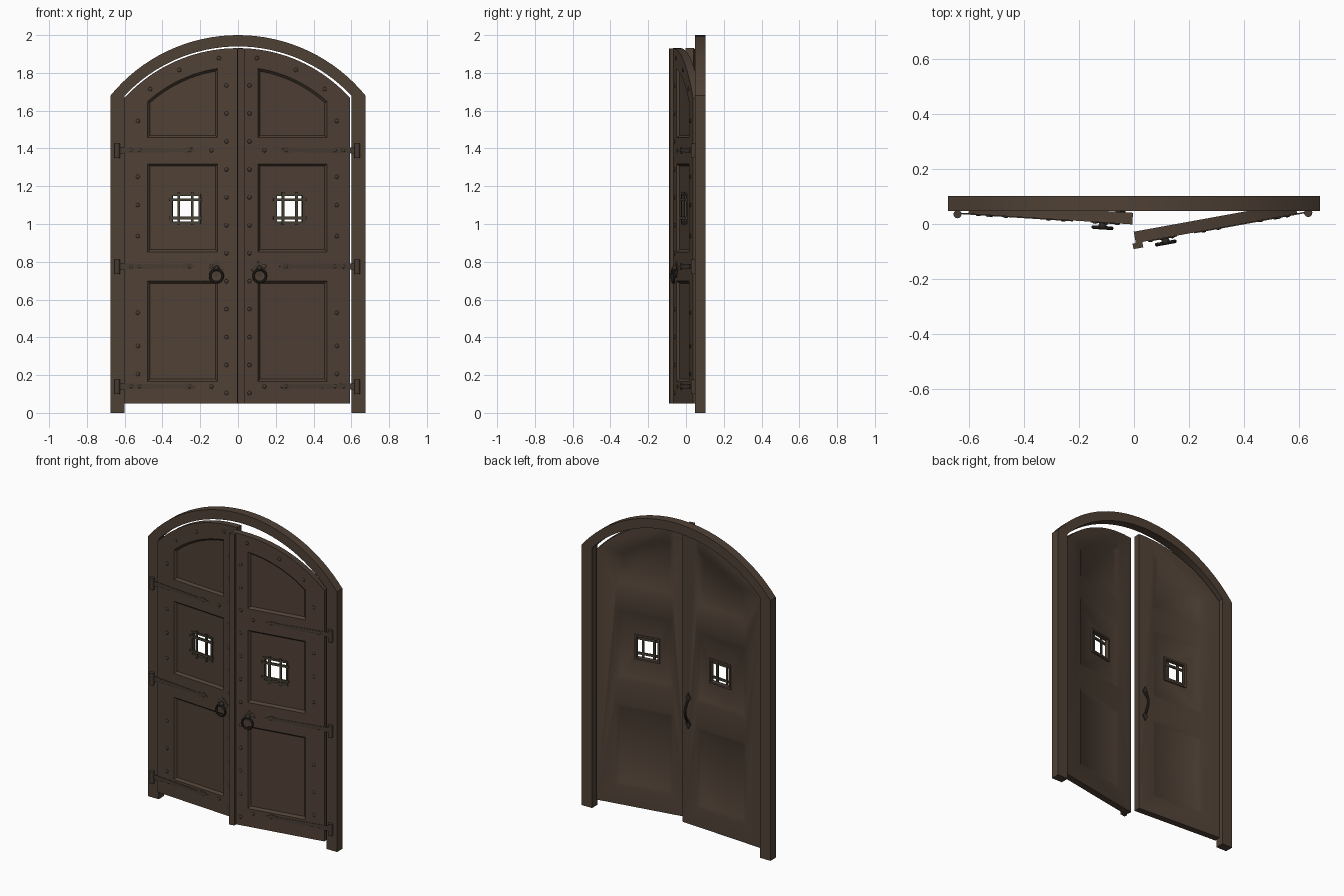
import bpy, bmesh, math
from mathutils import Matrix, Vector

cube = bpy.data.objects.get("Cube")
if cube:
    bpy.data.objects.remove(cube, do_unlink=True)


def material(name, rgb):
    m = bpy.data.materials.new(name)
    m.use_nodes = True
    m.diffuse_color = (*rgb, 1)
    bsdf = m.node_tree.nodes["Principled BSDF"]
    bsdf.inputs["Base Color"].default_value = (*rgb, 1)
    bsdf.inputs["Roughness"].default_value = 0.8
    return m


wood = material("dark_wood", (0.078, 0.052, 0.036))
iron = material("brown_iron", (0.062, 0.044, 0.032))
grille_iron = material("grille_iron", (0.062, 0.052, 0.034))
ring_iron = material("black_iron", (0.032, 0.025, 0.02))
I = Matrix.Identity(4)
parts = []


def finish(name, bm, mat, M=I):
    bm.transform(M)
    bmesh.ops.recalc_face_normals(bm, faces=bm.faces)
    me = bpy.data.meshes.new(name)
    bm.to_mesh(me)
    bm.free()
    me.materials.append(mat)
    ob = bpy.data.objects.new(name, me)
    bpy.context.collection.objects.link(ob)
    parts.append(ob)
    return ob


def prism(bm, front, y0, y1, back=None):
    """Join an x-z profile at y0 to the same or another profile at y1."""
    a = [bm.verts.new((x, y0, z)) for x, z in front]
    b = [bm.verts.new((x, y1, z)) for x, z in (back or front)]
    bm.faces.new(a)
    bm.faces.new(b[::-1])
    for i in range(len(a)):
        j = (i + 1) % len(a)
        bm.faces.new((a[i], b[i], b[j], a[j]))


def rect(x0, x1, z0, z1):
    return [(x0, z0), (x1, z0), (x1, z1), (x0, z1)]


def arc(cx, cz, r, x0, x1, n):
    """Points on the upper arc, evenly spread in angle from x0 to x1."""
    t0, t1 = math.asin((x0 - cx) / r), math.asin((x1 - cx) / r)
    ts = [t0 + (t1 - t0) * i / n for i in range(n + 1)]
    return [(cx + r * math.sin(t), cz + r * math.cos(t)) for t in ts]


def dome(bm, x, y, z, r, flat=0.6, seg=10):
    M = Matrix.Translation((x, y, z)) @ Matrix.Diagonal((1, flat, 1, 1))
    bmesh.ops.create_uvsphere(bm, u_segments=seg, v_segments=6, radius=r, matrix=M)


def tube(name, pts, r, mat, M, closed=False):
    cu = bpy.data.curves.new(name, "CURVE")
    cu.dimensions = "3D"
    cu.bevel_depth, cu.bevel_resolution, cu.use_fill_caps = r, 2, True
    sp = cu.splines.new("POLY")
    sp.points.add(len(pts) - 1)
    for p, co in zip(sp.points, pts):
        p.co = (*(M @ Vector(co)), 1)
    sp.use_cyclic_u = closed
    tmp = bpy.data.objects.new(name + "_path", cu)
    bpy.context.collection.objects.link(tmp)
    dg = bpy.context.evaluated_depsgraph_get()
    me = bpy.data.meshes.new_from_object(tmp.evaluated_get(dg))
    bpy.data.objects.remove(tmp, do_unlink=True)
    bm = bmesh.new()
    bm.from_mesh(me)
    bpy.data.meshes.remove(me)
    return finish(name, bm, mat)


def cut(ob, front, y0, y1, back=None):
    bm = bmesh.new()
    prism(bm, front, y0, y1, back)
    cutter = finish("cutter", bm, wood)
    parts.remove(cutter)
    cutter.hide_render = True
    mod = ob.modifiers.new("cut", "BOOLEAN")
    mod.operation, mod.solver, mod.object = "DIFFERENCE", "EXACT", cutter
    dg = bpy.context.evaluated_depsgraph_get()
    me = bpy.data.meshes.new_from_object(ob.evaluated_get(dg))
    ob.modifiers.clear()
    ob.data = me
    bpy.data.objects.remove(cutter, do_unlink=True)


# Arched frame
bm = bmesh.new()
outer = arc(0, 1.128, 0.872, -0.675, 0.675, 32)
inner = arc(0, 1.118, 0.822, -0.6, 0.6, 32)
prism(bm, [(-0.6, 0), (-0.675, 0)] + outer + [(0.675, 0), (0.6, 0)] + inner[::-1], 0.047, 0.102)
finish("door_frame", bm, wood)

# Leaf layout: x runs from the hinge edge to the meeting edge, y = 0 is the front face
W, T, CX, CZ = 0.595, 0.042, 0.6, 1.115
HINGES = (0.14, 0.775, 1.39)
WX, WZ = 0.322, 1.08


def panel(i, d):
    """Outline of a panel, shrunk by d."""
    x0, x1 = 0.12 + d, 0.495 - d
    if i < 2:
        z0, z1 = ((0.165, 0.7), (0.85, 1.32))[i]
        return rect(x0, x1, z0 + d, z1 - d)
    return [(x1, 1.455 + d), (x0, 1.455 + d)] + arc(CX, CZ, 0.718 - d, x0, x1, 12)


def leaf(side, M):
    # Wooden leaf with sunk panels on both faces and a window
    bm = bmesh.new()
    prism(bm, [(W, 0.05), (0, 0.05)] + arc(CX, CZ, 0.816, 0, W, 20), 0, T)
    body = finish(side + "_door", bm, wood)
    for i in range(3):
        cut(body, panel(i, 0), -0.002, 0.014, panel(i, 0.014))
        cut(body, panel(i, 0), T + 0.002, T - 0.014, panel(i, 0.026))
    cut(body, rect(WX - 0.07, WX + 0.07, WZ - 0.068, WZ + 0.068), -0.1, 0.1)
    body.data.transform(M)
    if M.determinant() < 0:
        body.data.flip_normals()

    # Window surrounds and grille
    for label, y0, y1 in (("front", 0.008, 0.016), ("back", T - 0.016, T - 0.006)):
        bm = bmesh.new()
        for s in (-1, 1):
            cx, cz = WX + s * 0.075, WZ + s * 0.074
            prism(bm, rect(cx - 0.006, cx + 0.006, WZ - 0.08, WZ + 0.08), y0, y1)
            prism(bm, rect(WX - 0.08, WX + 0.08, cz - 0.006, cz + 0.006), y0, y1)
        finish(f"{side}_window_{label}_frame", bm, grille_iron if label == "front" else wood, M)
    bm = bmesh.new()
    for s in (-1, 1):
        cx, cz = WX + s * 0.036, WZ + s * 0.048
        prism(bm, rect(cx - 0.007, cx + 0.007, WZ - 0.085, WZ + 0.09), 0.004, 0.014)
        prism(bm, rect(WX - 0.088, WX + 0.088, cz - 0.007, cz + 0.007), 0.002, 0.012)
    finish(side + "_window_grille", bm, grille_iron, M)

    # Studs along both edges, the arch and the straps
    spots = [(0.54, 0.105 + 0.148 * i) for i in range(12)]
    spots += [(0.07, z) for z in (0.206, 0.354, 0.53, 0.936, 1.1, 1.25, 1.545)]
    spots += [(0.135, 1.714), (0.29, 1.815), (0.5, 1.878)]
    spots += [(x, z) for z in HINGES for x in (0.035, 0.08, 0.345, 0.46)]
    bm = bmesh.new()
    for x, z in spots:
        dome(bm, x, 0, z, 0.011)
    finish(side + "_door_studs", bm, iron, M)

    # Hinges: tapering strap, leaf plate and knuckle
    for name, z in zip(("lower", "middle", "upper"), HINGES):
        bm = bmesh.new()
        prism(bm, [(-0.03, z - 0.016), (0.3, z - 0.009), (0.345, z - 0.018), (0.38, z),
                   (0.345, z + 0.018), (0.3, z + 0.009), (-0.03, z + 0.016)], -0.003, 0.002)
        finish(f"{side}_{name}_hinge_strap", bm, iron, M)
        bm = bmesh.new()
        K = Matrix.Translation((-0.04, -0.004, z - 0.002))
        bmesh.ops.create_cone(bm, cap_ends=True, segments=12, radius1=0.015, radius2=0.015,
                              depth=0.076, matrix=K)
        finish(f"{side}_{name}_hinge_knuckle", bm, iron, M)

    # Ring pull on a diamond plate
    rx, rz = 0.488, 0.725
    bm = bmesh.new()
    prism(bm, [(rx, rz - 0.01), (rx + 0.045, rz + 0.035), (rx, rz + 0.08), (rx - 0.045, rz + 0.035)],
          -0.003, 0.001)
    finish(side + "_ring_plate", bm, iron, M)
    bm = bmesh.new()
    dome(bm, rx, -0.01, rz + 0.04, 0.015, 1.1, 12)
    finish(side + "_ring_boss", bm, ring_iron, M)
    turn = [math.tau * i / 24 for i in range(24)]
    tube(side + "_door_ring", [(rx + 0.034 * math.cos(t), -0.019, rz + 0.034 * math.sin(t)) for t in turn],
         0.0065, ring_iron, M, True)


def placed(x, degrees, sx):
    return (Matrix.Translation((x, 0.037, 0)) @ Matrix.Rotation(math.radians(degrees), 4, "Z")
            @ Matrix.Diagonal((sx, 1, 1, 1)))


right_M = placed(-0.6, -3.7, 1)
left_M = placed(0.592, 10.3, -1)
leaf("right", right_M)
leaf("left", left_M)

# Cover strip on the meeting edge of the wider-open leaf
bm = bmesh.new()
prism(bm, rect(W - 0.024, W + 0.012, 0.05, 1.93), -0.02, 0)
finish("meeting_strip", bm, wood, left_M)

# Pull handle on the back of the other leaf
bow = [(0.55, T + 0.008 + 0.026 * math.sin(math.pi * i / 12), 0.71 + 0.14 * i / 12) for i in range(13)]
tube("back_pull_grip", bow, 0.008, ring_iron, right_M)
for name, z in (("lower", 0.695), ("upper", 0.865)):
    bm = bmesh.new()
    prism(bm, [(0.55, z - 0.032), (0.568, z), (0.55, z + 0.032), (0.532, z)], T - 0.001, T + 0.007)
    finish(f"back_pull_{name}_plate", bm, ring_iron, right_M)

# Smooth shading that keeps the corners sharp
bpy.ops.object.select_all(action="DESELECT")
for ob in parts:
    ob.select_set(True)
bpy.context.view_layer.objects.active = parts[0]
bpy.ops.object.shade_smooth_by_angle(angle=math.radians(35))
